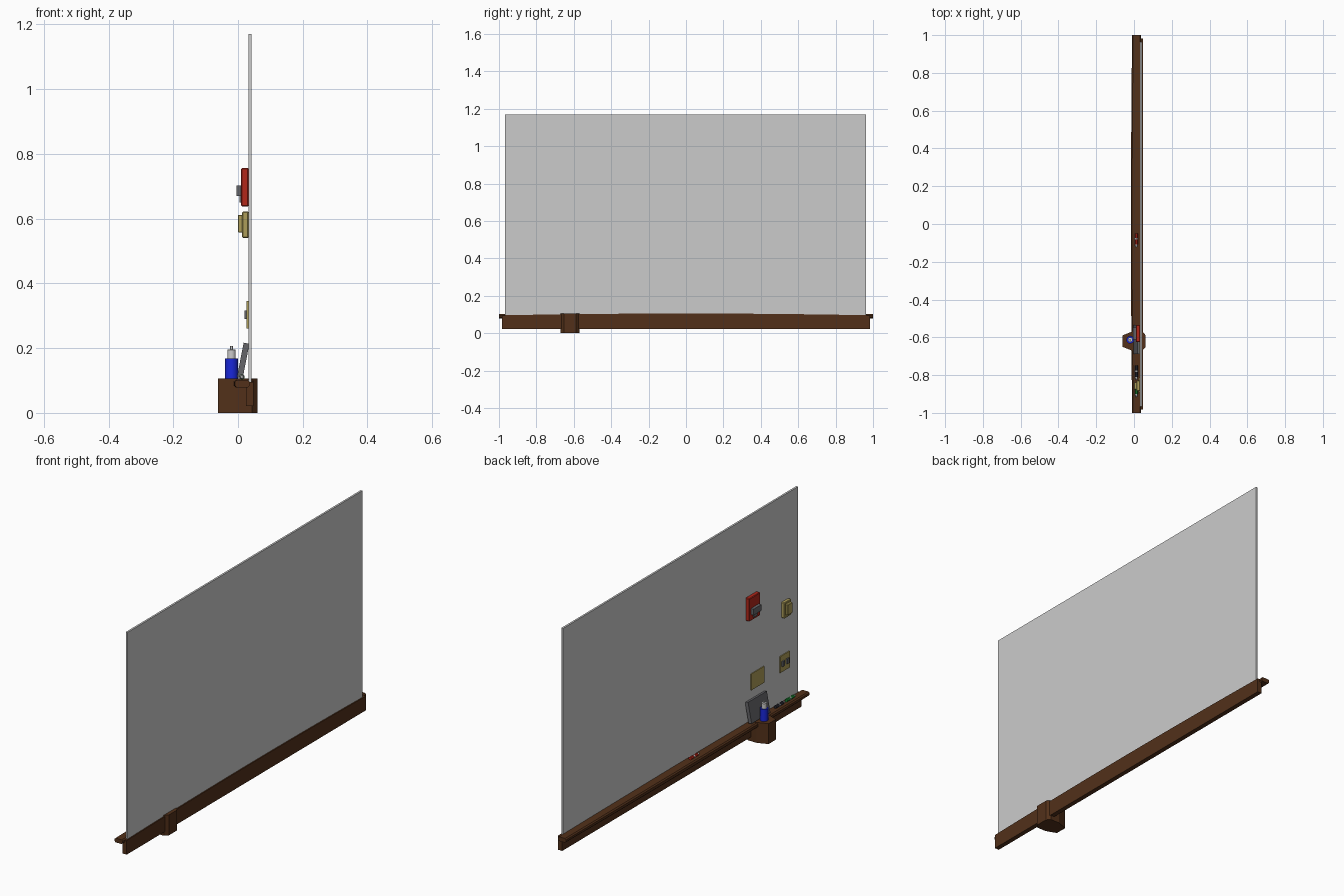
import bpy, bmesh, math
from mathutils import Matrix, Vector

if "Cube" in bpy.data.objects:
    bpy.data.objects.remove(bpy.data.objects["Cube"])


def mat(name, rgb):
    m = bpy.data.materials.new(name)
    m.diffuse_color = (*rgb, 1)
    m.use_nodes = True
    m.node_tree.nodes["Principled BSDF"].inputs["Base Color"].default_value = m.diffuse_color
    return m


WOOD = mat("dark_wood", (0.085, 0.03, 0.01))
RED = mat("red", (0.45, 0.02, 0.01))
TAN = mat("tan", (0.42, 0.34, 0.10))
BLUE = mat("blue", (0.01, 0.02, 0.7))
GREEN = mat("green", (0.01, 0.22, 0.03))
DARK = mat("dark_grey", (0.13, 0.13, 0.14))
WHITE = mat("white", (0.9, 0.9, 0.9))
BLACK = mat("black", (0.02, 0.02, 0.03))


def finish(bm, name, material=None):
    bmesh.ops.recalc_face_normals(bm, faces=bm.faces)
    me = bpy.data.meshes.new(name)
    bm.to_mesh(me)
    bm.free()
    if material:
        me.materials.append(material)
    ob = bpy.data.objects.new(name, me)
    bpy.context.collection.objects.link(ob)
    return ob


def box(name, x, y, z, material=None, bevel=0.0):
    """Box given by (min, max) on each axis."""
    bm = bmesh.new()
    bmesh.ops.create_cube(bm, size=1)
    for v in bm.verts:
        v.co = Vector([(a + b) / 2 + c * (b - a) for c, (a, b) in zip(v.co, (x, y, z))])
    if bevel:
        bmesh.ops.bevel(bm, geom=bm.edges[:], offset=bevel, segments=1, affect='EDGES')
    return finish(bm, name, material)


def loft(name, ys, section, material):
    """Skin closed xz sections placed along y."""
    bm = bmesh.new()
    rings = [[bm.verts.new((x, y, z)) for x, z in section(y)] for y in ys]
    n = len(rings[0])
    for a, b in zip(rings, rings[1:]):
        for i in range(n):
            bm.faces.new((a[i], a[(i + 1) % n], b[(i + 1) % n], b[i]))
    bm.faces.new(rings[0])
    bm.faces.new(rings[-1])
    return finish(bm, name, material)


def lathe(name, loc, profile, material, axis='Z', sides=16):
    """Turn a (radius, height) profile around an axis."""
    bm = bmesh.new()
    rings = [[bm.verts.new((r * math.cos(2 * math.pi * i / sides),
                            r * math.sin(2 * math.pi * i / sides), h))
              for i in range(sides)] for r, h in profile]
    for a, b in zip(rings, rings[1:]):
        for i in range(sides):
            j = (i + 1) % sides
            bm.faces.new((a[i], a[j], b[j], b[i]))
    bm.faces.new(rings[0])
    bm.faces.new(rings[-1])
    m = Matrix.Translation(loc)
    if axis == 'Y':
        m = m @ Matrix.Rotation(-math.pi / 2, 4, 'X')
    bm.transform(m)
    ob = finish(bm, name, material)
    bpy.context.view_layer.objects.active = ob
    bpy.ops.object.select_all(action='DESELECT')
    ob.select_set(True)
    bpy.ops.object.shade_smooth_by_angle()
    return ob


# writing panel
box("board_panel", (0.032, 0.042), (-0.967, 0.963), (0.09, 1.17))


# gently bowed tray shelf with chamfered edges
def shelf_section(y):
    f, b, c = -0.016 + 0.006 * y * y, 0.037, 0.006
    lo, hi = 0.079, 0.105 - 0.004 * y * y
    return [(f + c, lo), (b - c, lo), (b, lo + c), (b, hi - c),
            (b - c, hi), (f + c, hi), (f, hi - c), (f, lo + c)]


# back rail below the panel
def rail_section(y):
    top = 0.105 - 0.010 * y * y
    return [(0.024, 0.022), (0.048, 0.022), (0.048, top), (0.024, top)]


loft("tray_shelf", [-1 + i / 6 for i in range(13)], shelf_section, WOOD)
loft("back_rail", [0.983 * (-1 + i / 6) for i in range(13)], rail_section, WOOD)

# faceted cup block under the bottle
half = [(-0.062, 0.03), (-0.008, 0.051), (0.044, 0.051), (0.06, 0.033)]
outline = half + [(x, -y) for x, y in reversed(half)]
bm = bmesh.new()
base = bm.faces.new([bm.verts.new((x, y - 0.62, 0)) for x, y in outline])
ext = bmesh.ops.extrude_face_region(bm, geom=[base], use_keep_orig=True)
bmesh.ops.translate(bm, vec=(0, 0, 0.106),
                    verts=[g for g in ext["geom"] if isinstance(g, bmesh.types.BMVert)])
finish(bm, "bottle_block", WOOD)

# cleaner bottle
at = (-0.02, -0.613, 0.105)
lathe("bottle_body", at, [(0.02, 0), (0.02, 0.063)], BLUE)
lathe("bottle_cap", at, [(0.013, 0.063), (0.013, 0.09), (0.004, 0.091), (0.004, 0.102)], WHITE)

# eraser leaning on the board
er = box("eraser", (-0.009, 0.009), (-0.077, 0.077), (-0.054, 0.054), DARK)
er.location = (0.016, -0.612, 0.162)
er.rotation_euler = (0, math.radians(11), 0)

# markers lying along the tray: end nearest the front, length, colour
for name, y0, y1, col in (("red", -0.122, -0.05, RED),
                          ("dark", -0.825, -0.75, BLACK),
                          ("green", -0.915, -0.84, GREEN)):
    loc, n = (0.012, y0, 0.111), y1 - y0
    lathe(name + "_marker_tip", loc, [(0.004, 0), (0.007, 0.014)], WHITE, 'Y', 12)
    lathe(name + "_marker_body", loc, [(0.008, 0.014), (0.008, n)], col, 'Y', 12)
    lathe(name + "_marker_band", loc, [(0.0085, n * 0.55), (0.0085, n * 0.65)], WHITE, 'Y', 12)

# red pull box with grey handle
box("alarm_box", (0.01, 0.033), (-0.625, -0.535), (0.637, 0.757), RED, 0.003)
box("alarm_handle", (-0.005, 0.011), (-0.612, -0.548), (0.67, 0.702), DARK)
box("alarm_handle_stem", (0.004, 0.011), (-0.595, -0.565), (0.65, 0.67), DARK)

# thermostat
box("thermostat_base", (0.013, 0.033), (-0.885, -0.829), (0.54, 0.622), TAN, 0.003)
box("thermostat_cover", (0.0, 0.014), (-0.876, -0.838), (0.557, 0.612), TAN, 0.002)

# switch plate with two toggles, and a blank plate
box("switch_plate", (0.027, 0.033), (-0.892, -0.813), (0.26, 0.345), TAN)
for i, y in enumerate((-0.871, -0.834)):
    box(f"switch_toggle_{i + 1}", (0.02, 0.028), (y - 0.009, y + 0.009), (0.29, 0.316), DARK)
box("blank_plate", (0.028, 0.033), (-0.683, -0.577), (0.26, 0.345), TAN)
